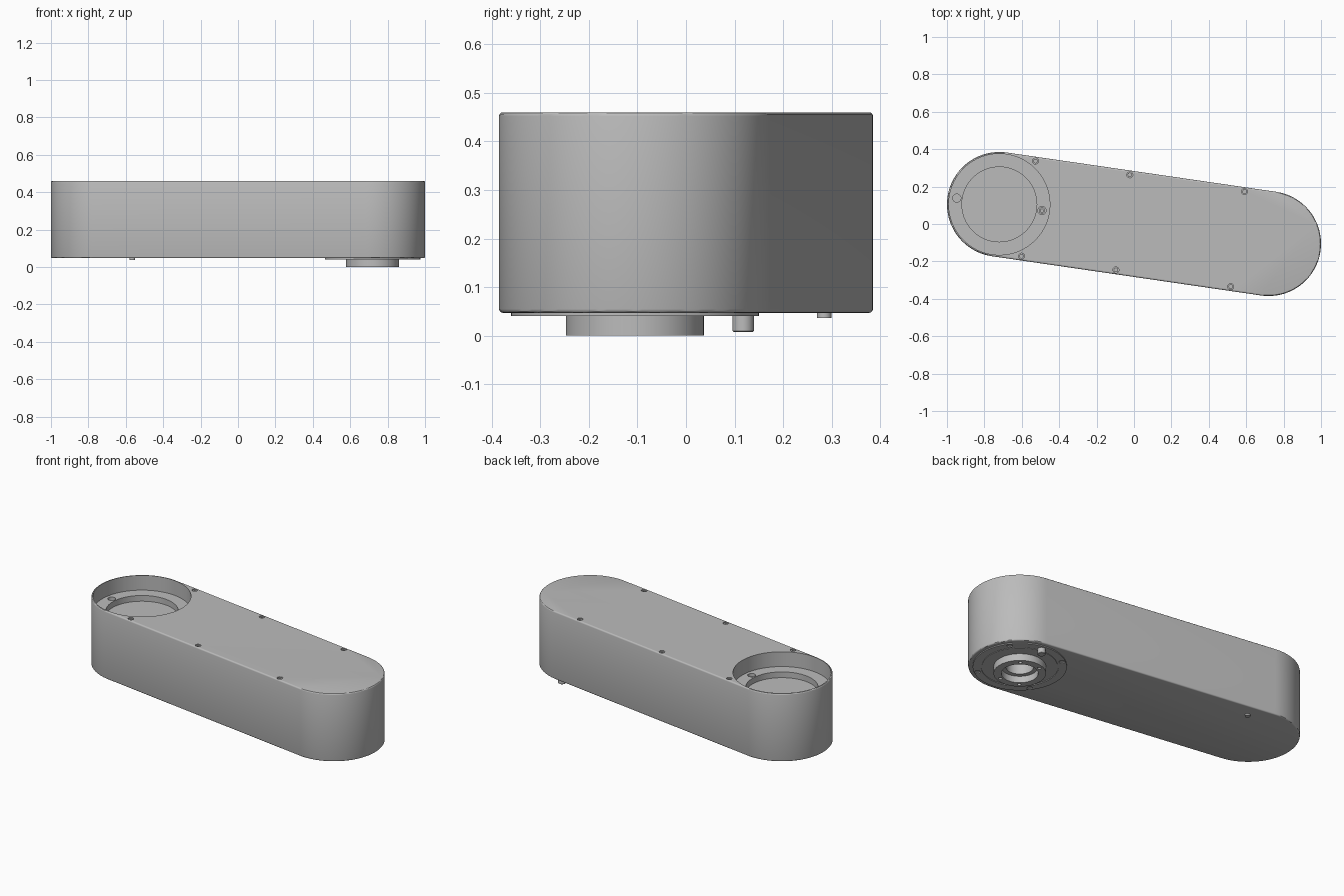
import bpy, bmesh, math
from mathutils import Matrix, Vector

if "Cube" in bpy.data.objects:
    bpy.data.objects.remove(bpy.data.objects["Cube"])

# Single metal colour
metal = bpy.data.materials.new("grey_metal")
metal.use_nodes = True
GREY = (0.5, 0.5, 0.5, 1)
metal.diffuse_color = GREY
metal.node_tree.nodes["Principled BSDF"].inputs["Base Color"].default_value = GREY

TILT = Matrix.Rotation(math.atan2(-0.105, 0.72), 4, 'Z')  # long axis of the link
END = 0.7275           # distance from middle to each joint axis
R = 0.28               # end radius
BOTTOM, TOP = 0.047, 0.46


def solid(name, rings, centres=((0, 0),), half=0, steps=48):
    """Capped loft of round or stadium rings (radius, z), repeated at each centre."""
    bm = bmesh.new()
    for u, v in centres:
        loops = []
        for r, z in rings:
            loop = []
            for side in (1, -1):
                for i in range(steps + (1 if half else 0)):
                    a = math.pi * i / steps - side * math.pi / 2
                    loop.append(bm.verts.new((u + side * half + r * math.cos(a),
                                              v + r * math.sin(a), z)))
            loops.append(loop)
        n = len(loops[0])
        for lo, hi in zip(loops, loops[1:]):
            for i in range(n):
                j = (i + 1) % n
                bm.faces.new((lo[i], lo[j], hi[j], hi[i]))
        bm.faces.new(loops[0][::-1])
        bm.faces.new(loops[-1])
    bmesh.ops.recalc_face_normals(bm, faces=bm.faces)
    mesh = bpy.data.meshes.new(name)
    bm.to_mesh(mesh)
    bm.free()
    mesh.materials.append(metal)
    ob = bpy.data.objects.new(name, mesh)
    bpy.context.collection.objects.link(ob)
    ob.matrix_world = TILT
    bpy.context.view_layer.update()
    return ob


def bake(ob):
    dg = bpy.context.evaluated_depsgraph_get()
    mesh = bpy.data.meshes.new_from_object(ob.evaluated_get(dg))
    ob.modifiers.clear()
    ob.data = mesh


def cut(ob, *cutters):
    for c in cutters:
        m = ob.modifiers.new("cut", 'BOOLEAN')
        m.operation, m.solver, m.object = 'DIFFERENCE', 'EXACT', c
        bake(ob)


def around(u, radius, degrees):
    return [(u + radius * math.cos(math.radians(d)),
             radius * math.sin(math.radians(d))) for d in degrees]


# Long housing with softened edges
body = solid("housing", [(R, BOTTOM), (R, TOP)], half=END)
bevel = body.modifiers.new("bevel", 'BEVEL')
bevel.width, bevel.segments = 0.008, 3
bevel.limit_method, bevel.angle_limit = 'ANGLE', math.radians(40)
bake(body)

# Centres of the repeated details
cover_spots = [(u, s * 0.257) for u in (-0.57, -0.06, 0.56) for s in (1, -1)]
shelf_spots = around(-END, 0.23, (0, 180))
flange_spots = around(END, 0.235, (45, 135, 225, 315))
hub_spots = around(END, 0.12, range(0, 360, 60))

# Stepped pocket, joint bore and screw holes
pocket = solid("pocket_cutter", [(0.2, 0.335), (0.2, 0.37), (0.27, 0.37), (0.27, 0.6)],
               [(-END, 0)], steps=64)
shelf_holes = solid("shelf_hole_cutter", [(0.022, 0.33), (0.022, 0.39)], shelf_spots, steps=12)
cover_holes = solid("cover_hole_cutter", [(0.016, 0.445), (0.016, 0.5)], cover_spots, steps=12)
bore = solid("bore_cutter", [(0.1, -0.1), (0.1, 0.04), (0.075, 0.04), (0.075, 0.16)],
             [(END, 0)])
cutters = [pocket, shelf_holes, cover_holes, bore]
cut(body, *cutters)

# Output flange and hollow hub underneath
flange = solid("flange", [(0.142, 0), (0.142, 0.042), (0.205, 0.042), (0.205, 0.045),
                          (0.21, 0.045), (0.21, 0.041), (0.255, 0.041), (0.255, 0.06)],
               [(END, 0)], steps=64)
flange_holes = solid("flange_hole_cutter", [(0.016, 0.02), (0.016, 0.052)], flange_spots, steps=12)
hub_holes = solid("hub_hole_cutter", [(0.01, -0.05), (0.01, 0.02)], hub_spots, steps=12)
cut(flange, bore, flange_holes, hub_holes)
cutters += [flange_holes, hub_holes]

# Socket screws sunk into the cover and the pocket shelf
screws = solid("cover_screws", [(0.012, 0.44), (0.012, 0.456)], cover_spots, steps=12)
sockets = solid("socket_cutter", [(0.006, 0.45), (0.006, 0.5)], cover_spots, steps=3)
shelf_screw = solid("shelf_screw", [(0.017, 0.32), (0.017, 0.355)], shelf_spots[:1], steps=12)
shelf_socket = solid("shelf_socket_cutter", [(0.009, 0.345), (0.009, 0.4)], shelf_spots[:1], steps=3)
cut(screws, sockets)
cut(shelf_screw, shelf_socket)
cutters += [sockets, shelf_socket]

# Locating pins on the underside
drive_pin = solid("drive_pin", [(0.02, 0.008), (0.022, 0.01), (0.022, 0.06)],
                  around(END, 0.225, (90,)), steps=16)
stop_pin = solid("stop_pin", [(0.015, 0.037), (0.015, 0.06)], [(-0.6, 0.2)], steps=12)

for c in cutters:
    bpy.data.objects.remove(c)

# Smooth round walls, crisp edges
bpy.ops.object.select_all(action='DESELECT')
for ob in (body, flange, screws, shelf_screw, drive_pin, stop_pin):
    ob.select_set(True)
bpy.context.view_layer.objects.active = body
bpy.ops.object.shade_smooth_by_angle(angle=math.radians(30))
